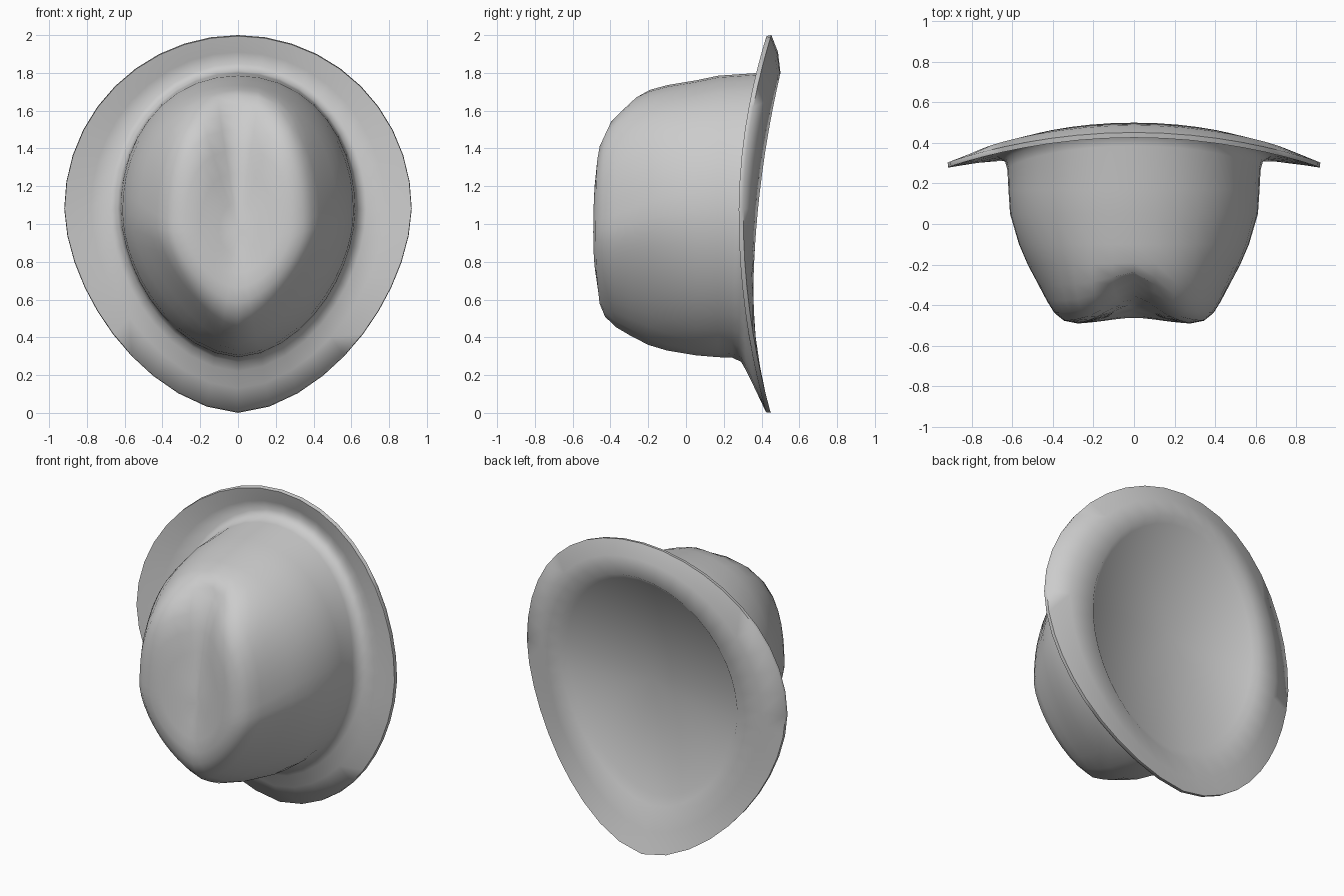
import bpy, bmesh, math

if "Cube" in bpy.data.objects:
    bpy.data.objects.remove(bpy.data.objects["Cube"])

SEG = 40


def outline(w, zt, zb, n_up, n_low, zc=1.08):
    """Egg outline: half width, top, bottom, roundness of each half, widest height."""
    pts = []
    for i in range(SEG):
        a = 2 * math.pi * i / SEG
        s, c = math.sin(a), math.cos(a)
        h, n = (zt - zc, n_up) if c >= -1e-9 else (zc - zb, n_low)
        r = ((abs(s) / w) ** n + (abs(c) / h) ** n) ** (-1 / n)
        pts.append((r * s, zc + r * c))
    return pts


def brim_edge(z):
    return 0.285 + (0.165 if z > 1.05 else 0.132) * (z - 1.05) ** 2


def opening(z):
    return 0.355 + 0.093 * (z - 0.55) ** 2


def dent(x, z):
    t = min(max((z - 0.5) / 1.1, 0), 1)
    return (0.01 + 0.165 * t) * math.exp(-(abs(x) / 0.16) ** 1.7)


rings = []


def add_ring(shape, depth):
    rings.append([(x, depth(x, z), z) for x, z in outline(*shape)])


# rounded rim around the shallow inside
add_ring((0.60, 1.765, 0.34, 2.0, 1.8), lambda x, z: opening(z) - 0.03)
add_ring((0.63, 1.80, 0.28, 2.0, 1.8), lambda x, z: opening(z))
# brim underside, edge and upper side
add_ring((0.78, 1.91, 0.13, 2.0, 1.75),
         lambda x, z: 0.5 * (opening(z) + brim_edge(z)) + 0.02)
add_ring((0.92, 2.0, 0.0, 2.0, 1.72), lambda x, z: brim_edge(z) + 0.018)
add_ring((0.918, 1.995, 0.004, 2.0, 1.72), lambda x, z: brim_edge(z) - 0.006)
add_ring((0.78, 1.91, 0.13, 2.0, 1.75),
         lambda x, z: 0.5 * (opening(z) + brim_edge(z)) - 0.02)
add_ring((0.68, 1.85, 0.22, 2.0, 1.8), lambda x, z: opening(z) - 0.045)
add_ring((0.637, 1.81, 0.27, 2.05, 1.8), lambda x, z: opening(z) - 0.07)
add_ring((0.625, 1.80, 0.292, 2.05, 1.8), lambda x, z: opening(z) - 0.115)
# crown: y, half width, top, bottom, upper/lower roundness, widest height, crease weight
for y, w, zt, zb, nu, nl, zc, k in [
        (0.17, 0.62, 1.785, 0.295, 2.1, 1.8, 1.07, 0),
        (0.05, 0.612, 1.76, 0.305, 2.1, 1.75, 1.06, 0),
        (-0.10, 0.568, 1.735, 0.33, 2.15, 1.6, 1.05, 0),
        (-0.20, 0.525, 1.71, 0.36, 2.2, 1.5, 1.03, 0.05),
        (-0.30, 0.472, 1.68, 0.41, 2.3, 1.45, 1.0, 0.35),
        (-0.38, 0.430, 1.635, 0.455, 2.4, 1.45, 0.98, 0.75),
        (-0.44, 0.393, 1.58, 0.51, 2.5, 1.5, 0.97, 0.95),
        (-0.48, 0.345, 1.50, 0.58, 2.5, 1.5, 0.96, 1),
        (-0.497, 0.28, 1.39, 0.66, 2.5, 1.6, 0.96, 1),
        (-0.50, 0.20, 1.27, 0.74, 2.3, 1.7, 0.96, 1),
        (-0.50, 0.10, 1.12, 0.84, 2.0, 2.0, 0.96, 1)]:
    add_ring((w, zt, zb, nu, nl, zc), lambda x, z: y + k * dent(x, z))

# skin the rings and close both ends with fans
bm = bmesh.new()
loops = [[bm.verts.new(p) for p in ring] for ring in rings]
for a, b in zip(loops, loops[1:]):
    for i in range(SEG):
        j = (i + 1) % SEG
        bm.faces.new((a[i], a[j], b[j], b[i]))
for loop, y, z in ((loops[0], 0.335, 1.08), (loops[-1], -0.5 + dent(0, 0.96), 0.96)):
    tip = bm.verts.new((0, y, z))
    for i in range(SEG):
        bm.faces.new((tip, loop[i], loop[(i + 1) % SEG]))
bmesh.ops.recalc_face_normals(bm, faces=bm.faces)
mesh = bpy.data.meshes.new("creased_hat")
bm.to_mesh(mesh)
bm.free()
hat = bpy.data.objects.new("creased_hat", mesh)
bpy.context.collection.objects.link(hat)
bpy.context.view_layer.objects.active = hat
hat.select_set(True)
bpy.ops.object.shade_smooth_by_angle(angle=math.radians(75))
